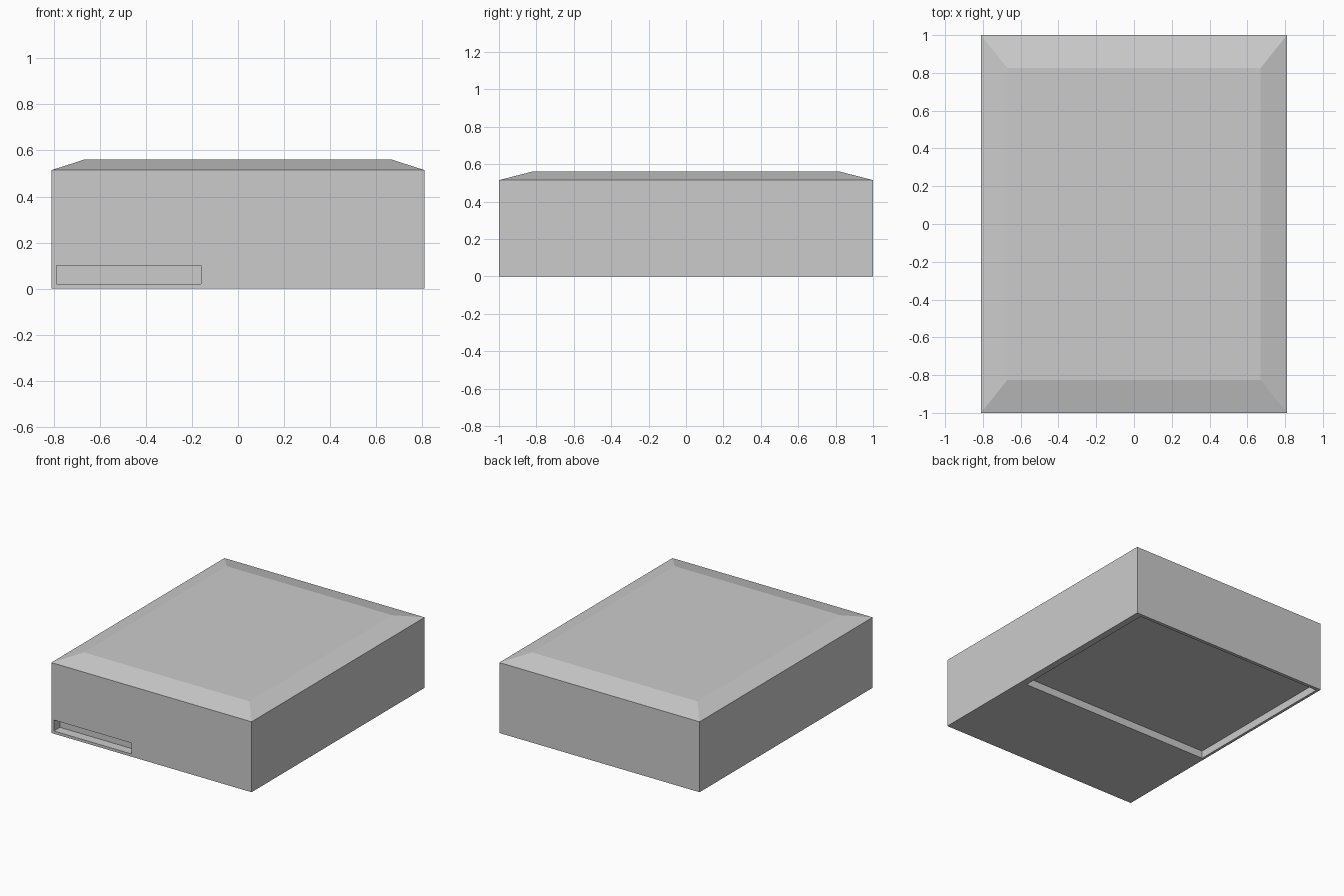
import bpy, bmesh

if "Cube" in bpy.data.objects:
    bpy.data.objects.remove(bpy.data.objects["Cube"])

W, D = 0.81, 1.0          # half width, half depth
SIDE, TOP = 0.515, 0.56   # wall height, crown height
TOP_W, TOP_D = 0.67, 0.825


def box(name, lo, hi):
    """Axis-aligned box spanning the corners lo and hi."""
    bm = bmesh.new()
    bmesh.ops.create_cube(bm, size=1)
    for v in bm.verts:
        v.co = [l + (c + 0.5) * (h - l) for c, l, h in zip(v.co, lo, hi)]
    mesh = bpy.data.meshes.new(name)
    bm.to_mesh(mesh)
    bm.free()
    obj = bpy.data.objects.new(name, mesh)
    bpy.context.collection.objects.link(obj)
    return obj


# Casing: box with a raised, chamfered lid
casing = box("casing", (-W, -D, 0), (W, D, SIDE))
bm = bmesh.new()
bm.from_mesh(casing.data)
bm.normal_update()
lid = max(bm.faces, key=lambda f: f.calc_center_median().z)
crown = bmesh.ops.extrude_discrete_faces(bm, faces=[lid])["faces"][0]
for v in crown.verts:
    v.co = (v.co.x * TOP_W / W, v.co.y * TOP_D / D, TOP)
bm.normal_update()
bm.to_mesh(casing.data)
bm.free()

# Recesses: front slot and shallow underside tray
cutters = [
    box("front_slot_cutter", (-0.79, -D - 0.1, 0.02), (-0.16, -D + 0.07, 0.10)),
    box("underside_recess_cutter", (-0.79, -0.225, -0.1), (0.76, 0.975, 0.055)),
]
for cutter in cutters:
    cutter.hide_render = True
    cutter.hide_viewport = False
    cutter.display_type = 'WIRE'
    mod = casing.modifiers.new(cutter.name, 'BOOLEAN')
    mod.operation = 'DIFFERENCE'
    mod.solver = 'EXACT'
    mod.object = cutter
